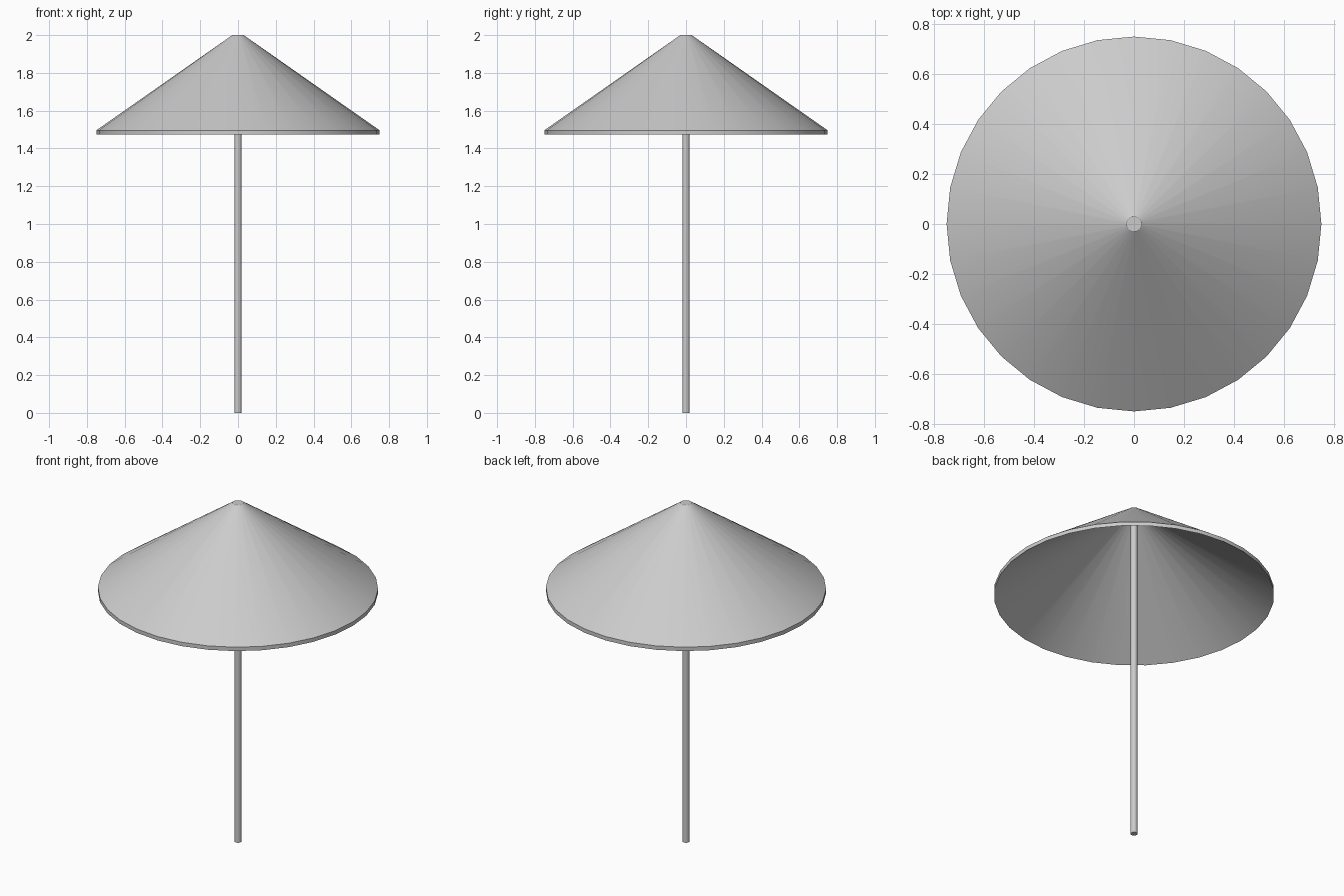
import bpy, bmesh, math

cube = bpy.data.objects.get("Cube")
if cube:
    bpy.data.objects.remove(cube, do_unlink=True)

# Single light grey finish
grey = bpy.data.materials.new("light_grey")
grey.use_nodes = True
colour = (0.6, 0.6, 0.6, 1)
grey.diffuse_color = colour
grey.node_tree.nodes["Principled BSDF"].inputs["Base Color"].default_value = colour


def lathe(name, profile, sides):
    """Revolve an (r, z) profile around z, capping it at the axis ends."""
    bm = bmesh.new()
    rings = []
    for r, z in profile:
        rings.append([bm.verts.new((r * math.cos(a), r * math.sin(a), z))
                      for a in (math.tau * i / sides for i in range(sides))])
    for low, high in zip(rings, rings[1:]):
        for i in range(sides):
            j = (i + 1) % sides
            bm.faces.new((low[i], low[j], high[j], high[i]))
    bm.faces.new(rings[0])
    bm.faces.new(rings[-1])
    bmesh.ops.recalc_face_normals(bm, faces=bm.faces)
    mesh = bpy.data.meshes.new(name)
    bm.to_mesh(mesh)
    bm.free()
    mesh.materials.append(grey)
    obj = bpy.data.objects.new(name, mesh)
    bpy.context.collection.objects.link(obj)
    bpy.ops.object.select_all(action="DESELECT")
    obj.select_set(True)
    bpy.context.view_layer.objects.active = obj
    bpy.ops.object.shade_smooth_by_angle(angle=math.radians(30))
    return obj


# Hollow conical canopy: underside, thin vertical rim, outer slope, flat tip
lathe("canopy", [(0.03, 1.977), (0.75, 1.473), (0.75, 1.496), (0.03, 2.0)], 32)

# Slim centre pole running up into the canopy
lathe("pole", [(0.0185, 0), (0.0185, 1.98)], 32)
